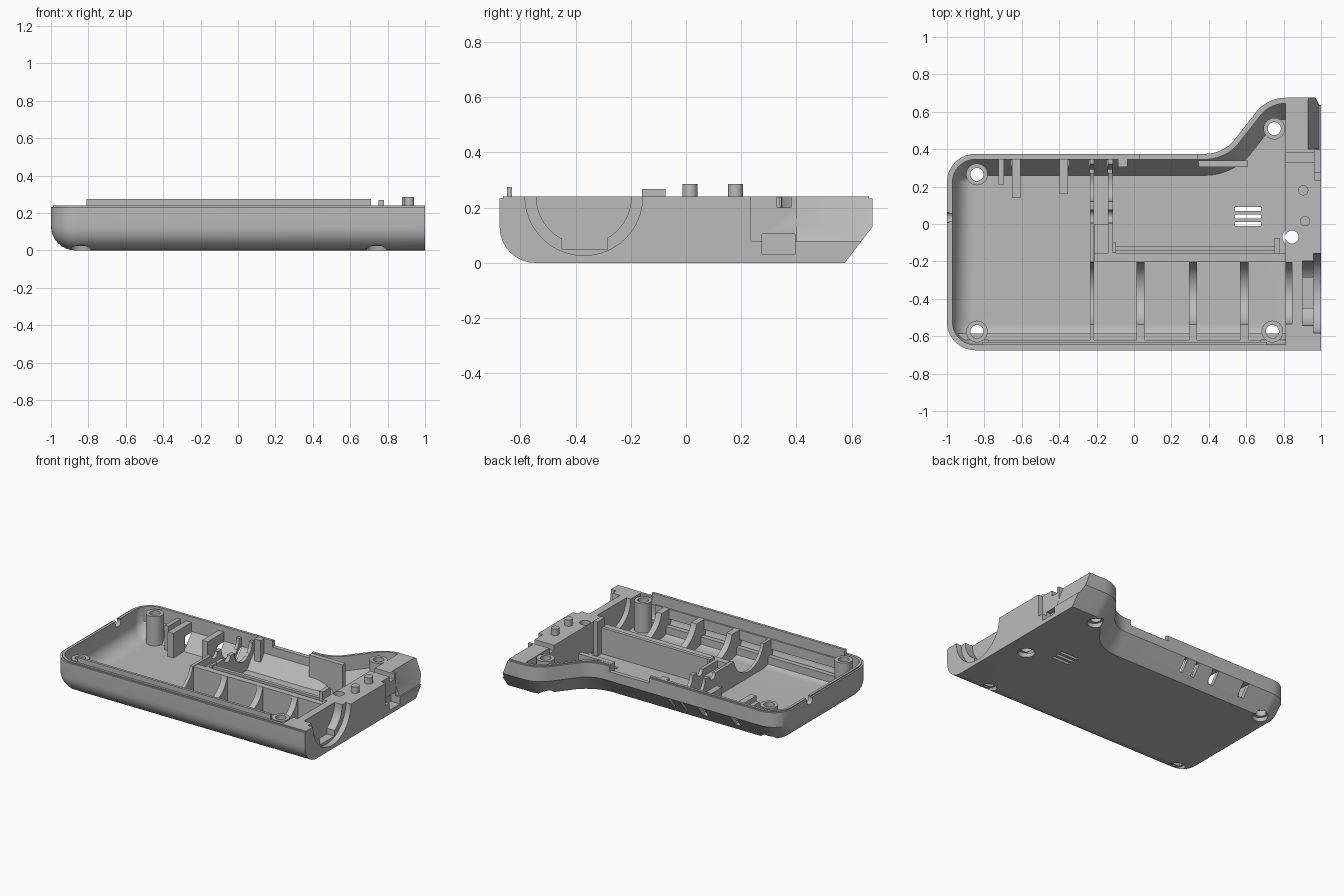
import bpy, bmesh, math
from mathutils import Matrix

if "Cube" in bpy.data.objects:
    bpy.data.objects.remove(bpy.data.objects["Cube"], do_unlink=True)

grey = bpy.data.materials.new("Plain grey")
grey.use_nodes = True
COLOUR = (0.5, 0.5, 0.5, 1)
grey.diffuse_color = COLOUR
next(n for n in grey.node_tree.nodes if n.type == "BSDF_PRINCIPLED").inputs["Base Color"].default_value = COLOUR


def finish(name, bm):
    bmesh.ops.recalc_face_normals(bm, faces=bm.faces[:])
    mesh = bpy.data.meshes.new(name)
    bm.to_mesh(mesh)
    bm.free()
    mesh.materials.append(grey)
    obj = bpy.data.objects.new(name, mesh)
    bpy.context.collection.objects.link(obj)
    return obj


def box(name, x0, x1, y0, y1, z0, z1):
    bm = bmesh.new()
    bmesh.ops.create_cube(bm, size=1)
    for v in bm.verts:
        v.co = ((x0 + x1) / 2 + v.co.x * (x1 - x0),
                (y0 + y1) / 2 + v.co.y * (y1 - y0),
                (z0 + z1) / 2 + v.co.z * (z1 - z0))
    return finish(name, bm)


def cyl(name, a, b, r, r2=None, sides=40):
    """Cylinder or cone along x or z from point a to point b."""
    bm = bmesh.new()
    along_x = b[0] != a[0]
    depth = b[0] - a[0] if along_x else b[2] - a[2]
    bmesh.ops.create_cone(bm, cap_ends=True, segments=sides, radius1=r,
                          radius2=r if r2 is None else r2, depth=depth)
    if along_x:
        bm.transform(Matrix.Rotation(math.pi / 2, 4, "Y"))
    bm.transform(Matrix.Translation([(p + q) / 2 for p, q in zip(a, b)]))
    return finish(name, bm)


def prism(name, pts, y0, y1):
    bm = bmesh.new()
    face = bm.faces.new([bm.verts.new((x, y0, z)) for x, z in pts])
    ext = bmesh.ops.extrude_face_region(bm, geom=[face])
    for v in ext["geom"]:
        if isinstance(v, bmesh.types.BMVert):
            v.co.y = y1
    return finish(name, bm)


def boolean(obj, tools, op="DIFFERENCE", keep=False):
    bpy.context.view_layer.objects.active = obj
    for tool in tools:
        mod = obj.modifiers.new("Cut", "BOOLEAN")
        mod.operation, mod.solver, mod.object = op, "EXACT", tool
        bpy.ops.object.modifier_apply(modifier=mod.name)
        if not keep:
            bpy.data.objects.remove(tool, do_unlink=True)
    return obj


def outline(xmax):
    """Plan outline as (point, outward normal), from front right round to back right."""
    out = [((xmax, -0.675), (0, -1))]

    def arc(cx, cy, r, a0, a1, n, sign=1):
        for i in range(n + 1):
            a = math.radians(a0 + (a1 - a0) * i / n)
            c, s = math.cos(a), math.sin(a)
            out.append(((cx + r * c, cy + r * s), (sign * c, sign * s)))
    arc(-0.85, -0.525, 0.15, 270, 180, 10)
    arc(-0.85, 0.225, 0.15, 180, 90, 10)
    arc(0.38, 0.575, 0.2, -90, -40, 8, -1)
    arc(0.81, 0.475, 0.2, 140, 90, 8)
    if xmax > 0.85:
        out.append(((xmax, 0.675), (0, 1)))
    return out


def tray(name, levels, xmax):
    """Stack of outlines; each level is (inset at rounded sides, inset at sloped back, z)."""
    bm = bmesh.new()
    rings = []
    for d_round, d_slope, z in levels:
        ring = []
        for (x, y), (nx, ny) in outline(xmax):
            t = max(0, min(1, ny * 1.6))
            d = d_round * (1 - t) + d_slope * t
            ring.append(bm.verts.new((x - nx * d, y - ny * d, z)))
        rings.append(ring)
    for a, b in zip(rings, rings[1:]):
        for i in range(len(a)):
            j = (i + 1) % len(a)
            bm.faces.new((a[i], a[j], b[j], b[i]))
    bm.faces.new(rings[0])
    bm.faces.new(rings[-1])
    return finish(name, bm)


def levels(inset, floor, r, slope, top):
    out = []
    for i in range(9):
        a = math.pi / 2 * (1 - i / 8)
        z = r * (1 - math.sin(a))
        out.append((inset + r * (1 - math.cos(a)), inset + slope * (1 - z / r), floor + z))
    return out + top


# Outer shell with lip, hollowed as far as the solid end block
shell = tray("shell", levels(0, 0, 0.13, 0.1, [(0, 0, 0.233), (0.012, 0.012, 0.233), (0.012, 0.012, 0.24)]), 1)
cavity = tray("cavity", levels(0.03, 0.025, 0.11, 0.085, [(0.03, 0.03, 0.3)]), 0.81)
core = tray("clip_helper", levels(0.016, 0.014, 0.118, 0.092, [(0.016, 0.016, 0.3)]), 0.99)
boolean(shell, [cavity])

# Stepped half-round socket in the end block
AY, AZ = -0.37, 0.24
for x0, x1, r in ((0.8, 0.845, 0.165), (0.84, 0.905, 0.213), (0.9, 0.965, 0.172), (0.96, 1.02, 0.213)):
    boolean(shell, [cyl("bore", (x0, AY, AZ), (x1, AY, AZ), r, sides=64)])
boolean(shell, [box("socket_slot", 0.9, 0.965, -0.45, -0.285, 0.05, 0.15)])

# End block recesses: cable groove, sloped ear end, small pocket
boolean(shell, [
    cyl("groove", (0.8, 0.355, 0.2), (1.02, 0.355, 0.2), 0.026),
    box("groove_top", 0.8, 1.02, 0.329, 0.381, 0.2, 0.3),
    prism("ear_slope", [(0.93, 0.3), (0.93, 0.239), (0.99, 0.08), (1.05, 0.08), (1.05, 0.3)], 0.4, 0.8),
    box("ear_step", 0.965, 1.05, 0.235, 0.401, 0.08, 0.3),
    box("ear_pocket", 0.93, 1.05, 0.275, 0.395, 0.03, 0.105),
])

# Wall notches and floor vents
boolean(shell, [
    box("back_notch", 0.03, 0.34, 0.31, 0.5, 0.195, 0.3),
    cyl("left_notch", (-1.1, 0.035, 0.22), (-0.94, 0.035, 0.22), 0.03),
])
boolean(shell, [box("vent", 0.54, 0.68, y - 0.011, y + 0.011, -0.1, 0.1) for y in (0, 0.04, 0.08)])


def slots():
    """Openings through the sloped back wall."""
    return [box("slot", x - w, x + w, 0.27, 0.5, 0.05, 0.13)
            for x, w in ((-0.63, 0.024), (-0.375, 0.024), (-0.225, 0.012), (-0.13, 0.012))]


boolean(shell, slots())
parts = [shell]

# Screw bosses, with through holes and countersinks below
for i, (x, y) in enumerate(((-0.84, 0.265), (-0.84, -0.575), (0.74, -0.575), (0.75, 0.51), (0.845, -0.07))):
    boolean(shell, [cyl("hole", (x, y, -0.1), (x, y, 0.4), 0.035),
                    cyl("countersink", (x, y, -0.01), (x, y, 0.028), 0.058, 0.05)])
    if x < 0.8:
        boss = cyl(f"screw_boss_{i + 1}", (x, y, 0.028), (x, y, 0.236), 0.058)
        boolean(boss, [core], "INTERSECT", keep=True)
        parts.append(boolean(boss, [cyl("hole", (x, y, -0.1), (x, y, 0.4), 0.035)]))

# Saddle ribs across the round trough
for i, (x, w) in enumerate(((-0.225, 0.011), (0.035, 0.022), (0.315, 0.022), (0.59, 0.022))):
    rib = box(f"trough_rib_{i + 1}", x - w, x + w, -0.66, -0.19, 0.015, 0.2)
    boolean(rib, [core], "INTERSECT", keep=True)
    parts.append(boolean(rib, [cyl("saddle", (x - 0.1, AY, AZ), (x + 0.1, AY, AZ), 0.172, sides=64)]))

# Curved brackets and divider walls behind the slots
for i, (x, w, y0) in enumerate(((-0.63, 0.022, 0.14), (-0.375, 0.022, 0.16),
                               (-0.225, 0.011, -0.2), (-0.125, 0.013, -0.16))):
    rib = box(f"back_bracket_{i + 1}", x - w, x + w, y0, 0.36, 0.015, 0.2)
    boolean(rib, [core], "INTERSECT", keep=True)
    boolean(rib, [cyl("scoop", (x - 0.1, 0.22, 0.2), (x + 0.1, 0.22, 0.2), 0.1)])
    if i > 1:
        boolean(rib, [cyl("scoop", (x - 0.1, 0.04, 0.2), (x + 0.1, 0.04, 0.2), 0.035)])
    parts.append(boolean(rib, slots()))

# Straight walls, rails and posts
for name, *dims in (
    ("divider_wall", -0.21, 0.82, -0.2, -0.155, 0.015, 0.2),
    ("divider_rail", -0.1, 0.76, -0.145, -0.12, 0.015, 0.21),
    ("rail_end_left", -0.115, -0.095, -0.155, -0.1, 0.015, 0.22),
    ("rail_end_right", 0.75, 0.78, -0.16, -0.075, 0.015, 0.268),
    ("divider_block", -0.21, -0.14, -0.16, 0.0, 0.015, 0.15),
    ("corner_post", -0.725, -0.695, 0.21, 0.36, 0.015, 0.2),
    ("back_plate", 0.345, 0.61, 0.305, 0.34, 0.015, 0.238),
    ("back_post", -0.085, -0.035, 0.305, 0.345, 0.015, 0.238),
    ("front_ledge", -0.94, 0.81, -0.62, -0.585, 0.015, 0.09),
    ("front_upper_ledge", -0.78, 0.68, -0.65, -0.62, 0.13, 0.2),
):
    parts.append(boolean(box(name, *dims), [core], "INTERSECT", keep=True))

# Locating tongue and pegs above the rim
parts.append(box("front_tongue", -0.81, 0.71, -0.648, -0.63, 0.19, 0.275))
for i, (x, y) in enumerate(((0.905, 0.18), (0.915, 0.015))):
    parts.append(cyl(f"peg_{i + 1}", (x, y, 0.2), (x, y, 0.285), 0.027))

bpy.data.objects.remove(core, do_unlink=True)

# Smooth curved faces, crisp edges
bpy.ops.object.select_all(action="DESELECT")
for part in parts:
    part.select_set(True)
bpy.context.view_layer.objects.active = shell
bpy.ops.object.shade_smooth_by_angle(angle=math.radians(30))
